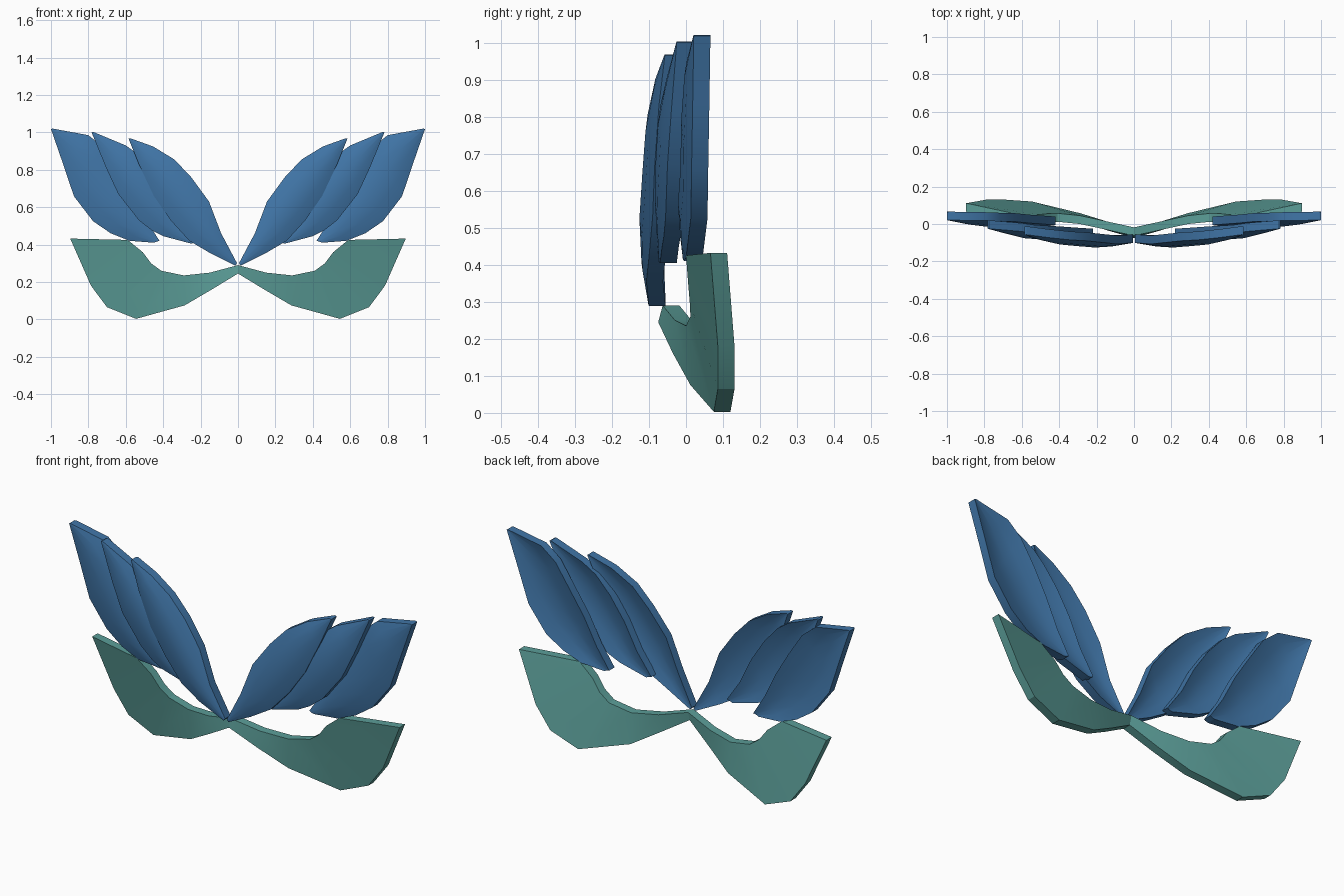
import bpy
import bmesh
import math
from mathutils import Vector

cube = bpy.data.objects.get("Cube")
if cube:
    bpy.data.objects.remove(cube, do_unlink=True)


def make_material(name, color):
    mat = bpy.data.materials.new(name)
    mat.use_nodes = True
    mat.diffuse_color = color
    mat.node_tree.nodes["Principled BSDF"].inputs["Base Color"].default_value = color
    return mat


BLUE = make_material("feather blue", (0.052, 0.18, 0.39, 1))
TEAL = make_material("lower wing teal", (0.105, 0.34, 0.315, 1))
THICKNESS = 0.045


def build_panel(name, upper, lower, columns, cup, mat, angle):
    """Loft a cupped sheet between two edges, thicken it backwards and mirror it."""
    bm = bmesh.new()
    rows = []
    for a, b in zip(upper, lower):
        a, b = Vector(a), Vector(b)
        depth = min(cup, 0.11 * (b - a).length)
        row = []
        for i in range(columns + 1):
            t = i / columns
            p = a.lerp(b, t)
            p.y -= depth * 4 * t * (1 - t)
            row.append(bm.verts.new(p))
        rows.append(row)
    for r0, r1 in zip(rows, rows[1:]):
        for i in range(columns):
            bm.faces.new((r0[i], r0[i + 1], r1[i + 1], r1[i]))
    # Thicken the sheet straight towards the back
    extruded = bmesh.ops.extrude_face_region(bm, geom=bm.faces[:], use_keep_orig=True)
    back = [v for v in extruded["geom"] if isinstance(v, bmesh.types.BMVert)]
    bmesh.ops.translate(bm, verts=back, vec=(0, THICKNESS, 0))
    bmesh.ops.remove_doubles(bm, verts=bm.verts[:], dist=0.0005)
    bmesh.ops.recalc_face_normals(bm, faces=bm.faces[:])

    mesh = bpy.data.meshes.new(name)
    bm.to_mesh(mesh)
    bm.free()
    mesh.materials.append(mat)
    obj = bpy.data.objects.new(name, mesh)
    bpy.context.collection.objects.link(obj)
    mirror = obj.modifiers.new("both sides", "MIRROR")
    mirror.use_mirror_merge = False
    bpy.ops.object.select_all(action="DESELECT")
    obj.select_set(True)
    bpy.context.view_layer.objects.active = obj
    bpy.ops.object.shade_smooth_by_angle(angle=math.radians(angle))
    return obj


def edge(points, depths):
    """Combine an (x, z) outline with its depth at each station."""
    return [(x, y, z) for (x, z), y in zip(points, depths)]


# Upper feathers, root to tip: upper edge, lower edge, depth
feathers = {
    "front_feather": (
        [(0.005, 0.30), (0.09, 0.46), (0.155, 0.63), (0.25, 0.76), (0.34, 0.855), (0.455, 0.925), (0.575, 0.968)],
        [(0.015, 0.288), (0.15, 0.355), (0.26, 0.42), (0.36, 0.53), (0.45, 0.66), (0.53, 0.83), (0.585, 0.966)],
        [-0.10, -0.107, -0.10, -0.09, -0.085, -0.073, -0.057]),
    "middle_feather": (
        [(0.22, 0.415), (0.30, 0.53), (0.37, 0.67), (0.45, 0.79), (0.53, 0.88), (0.60, 0.93), (0.775, 1.003)],
        [(0.25, 0.405), (0.40, 0.445), (0.46, 0.475), (0.53, 0.53), (0.64, 0.67), (0.705, 0.81), (0.783, 1.0)],
        [-0.07, -0.065, -0.06, -0.055, -0.05, -0.04, -0.025]),
    "rear_feather": (
        [(0.42, 0.42), (0.49, 0.53), (0.56, 0.67), (0.64, 0.80), (0.72, 0.92), (0.80, 0.985), (0.99, 1.02)],
        [(0.45, 0.41), (0.58, 0.42), (0.68, 0.46), (0.775, 0.525), (0.877, 0.658), (0.935, 0.83), (1.0, 1.018)],
        [-0.005, 0.0, 0.005, 0.013, 0.015, 0.018, 0.021]),
}
for name, (upper, lower, depths) in feathers.items():
    build_panel(name, edge(upper, depths), edge(lower, depths), 4, 0.028, BLUE, 30)

# Lower wing, root to tip
inner = edge([(0, 0.29), (0.15, 0.25), (0.29, 0.235), (0.41, 0.26), (0.465, 0.30), (0.51, 0.36), (0.59, 0.425)],
             [-0.063, -0.03, 0.0, 0.012, 0.01, 0.005, 0.0])
outer = edge([(0, 0.245), (0.14, 0.16), (0.285, 0.075), (0.545, 0.003), (0.70, 0.065), (0.786, 0.18), (0.897, 0.432)],
             [-0.075, -0.035, 0.012, 0.075, 0.086, 0.086, 0.066])
build_panel("lower_wing", inner, outer, 1, 0, TEAL, 20)
